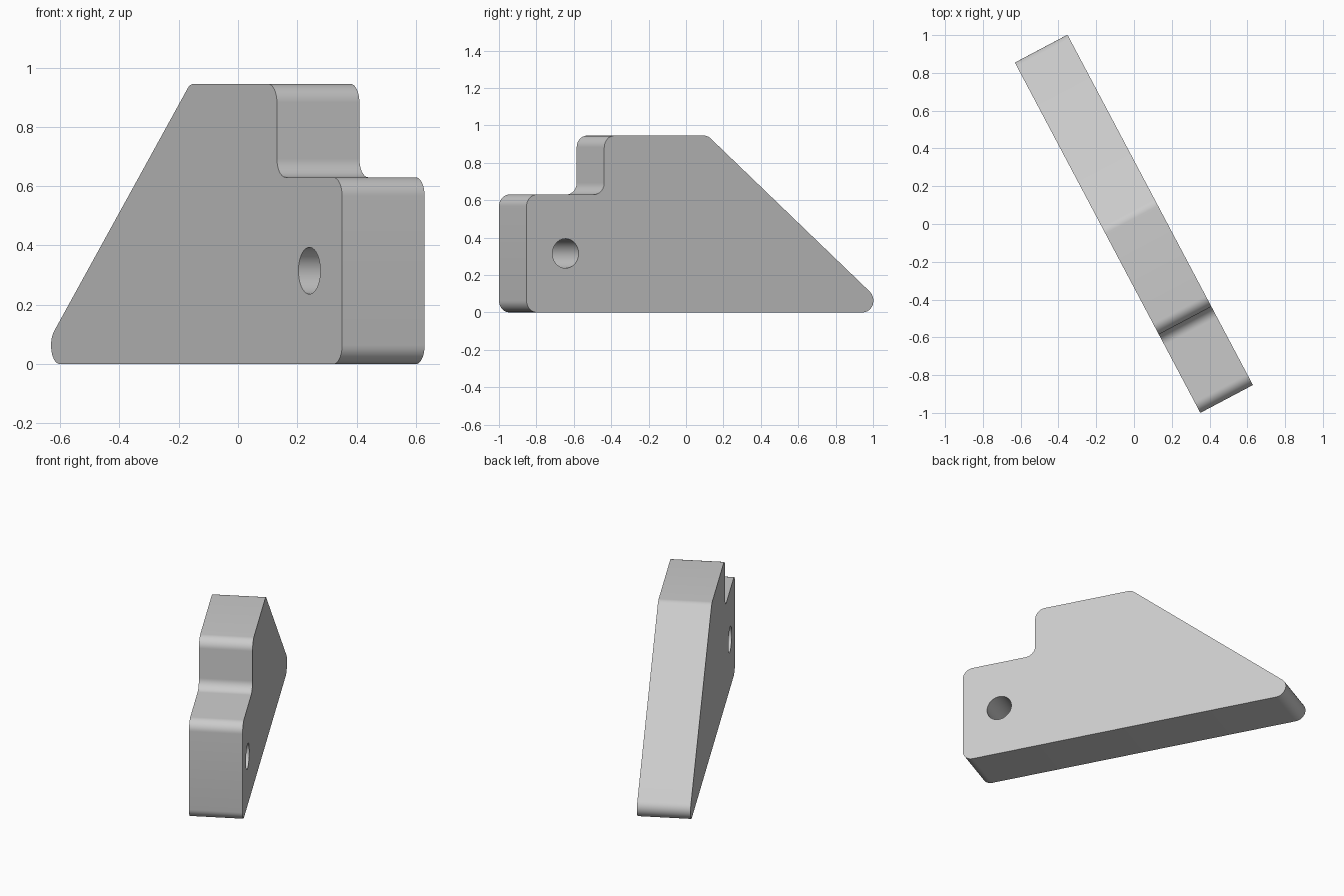
import bpy
import bmesh
from math import cos, sin, tan, pi, radians
from mathutils import Vector

cube = bpy.data.objects.get("Cube")
if cube:
    bpy.data.objects.remove(cube, do_unlink=True)

THICK = 0.315
FILLET = 0.063
SEGMENTS = 10


def rounded(corners, radius):
    """Replace every corner of a closed outline with a tangent arc."""
    points = []
    for i, corner in enumerate(corners):
        p = Vector(corner)
        a = (Vector(corners[i - 1]) - p).normalized()
        b = (Vector(corners[(i + 1) % len(corners)]) - p).normalized()
        half = a.angle(b) / 2
        centre = p + (a + b).normalized() * radius / sin(half)
        start = p + a * radius / tan(half) - centre
        end = p + b * radius / tan(half) - centre
        sweep = pi - 2 * half
        for k in range(SEGMENTS + 1):
            t = k / SEGMENTS
            arc = (start * sin((1 - t) * sweep) + end * sin(t * sweep)) / sin(sweep)
            points.append(centre + arc)
    return points


def add_loop(bm, points):
    """Add a closed wire in the upright plane of the plate's front face."""
    verts = [bm.verts.new((p[0], -THICK / 2, p[1])) for p in points]
    return [bm.edges.new((v, verts[(i + 1) % len(verts)])) for i, v in enumerate(verts)]


# Stepped outline with a sloping end, and the bolt hole
outline = rounded([(-1.159, 0), (1.048, 0), (1.048, 0.63), (0.578, 0.63),
                   (0.578, 0.945), (-0.048, 0.945)], FILLET)
hole = [(0.812 + 0.079 * cos(a), 0.315 + 0.079 * sin(a))
        for a in (2 * pi * k / 40 for k in range(40))]

bm = bmesh.new()
edges = add_loop(bm, outline) + add_loop(bm, hole)
bmesh.ops.triangle_fill(bm, edges=edges, use_beauty=True)

# Thicken the plate
extruded = bmesh.ops.extrude_face_region(bm, geom=bm.faces[:], use_keep_orig=True)
moved = [g for g in extruded["geom"] if isinstance(g, bmesh.types.BMVert)]
bmesh.ops.translate(bm, verts=moved, vec=(0, THICK, 0))
bmesh.ops.recalc_face_normals(bm, faces=bm.faces[:])

mesh = bpy.data.meshes.new("bracket_plate")
bm.to_mesh(mesh)
bm.free()

# Plain grey finish
grey = bpy.data.materials.new("light grey")
grey.use_nodes = True
colour = (0.6, 0.6, 0.6, 1)
grey.diffuse_color = colour
grey.node_tree.nodes["Principled BSDF"].inputs["Base Color"].default_value = colour
mesh.materials.append(grey)

plate = bpy.data.objects.new("bracket_plate", mesh)
bpy.context.collection.objects.link(plate)
plate.rotation_euler.z = radians(-62.1)

bpy.ops.object.select_all(action="DESELECT")
plate.select_set(True)
bpy.context.view_layer.objects.active = plate
bpy.ops.object.shade_smooth_by_angle(angle=radians(30))
